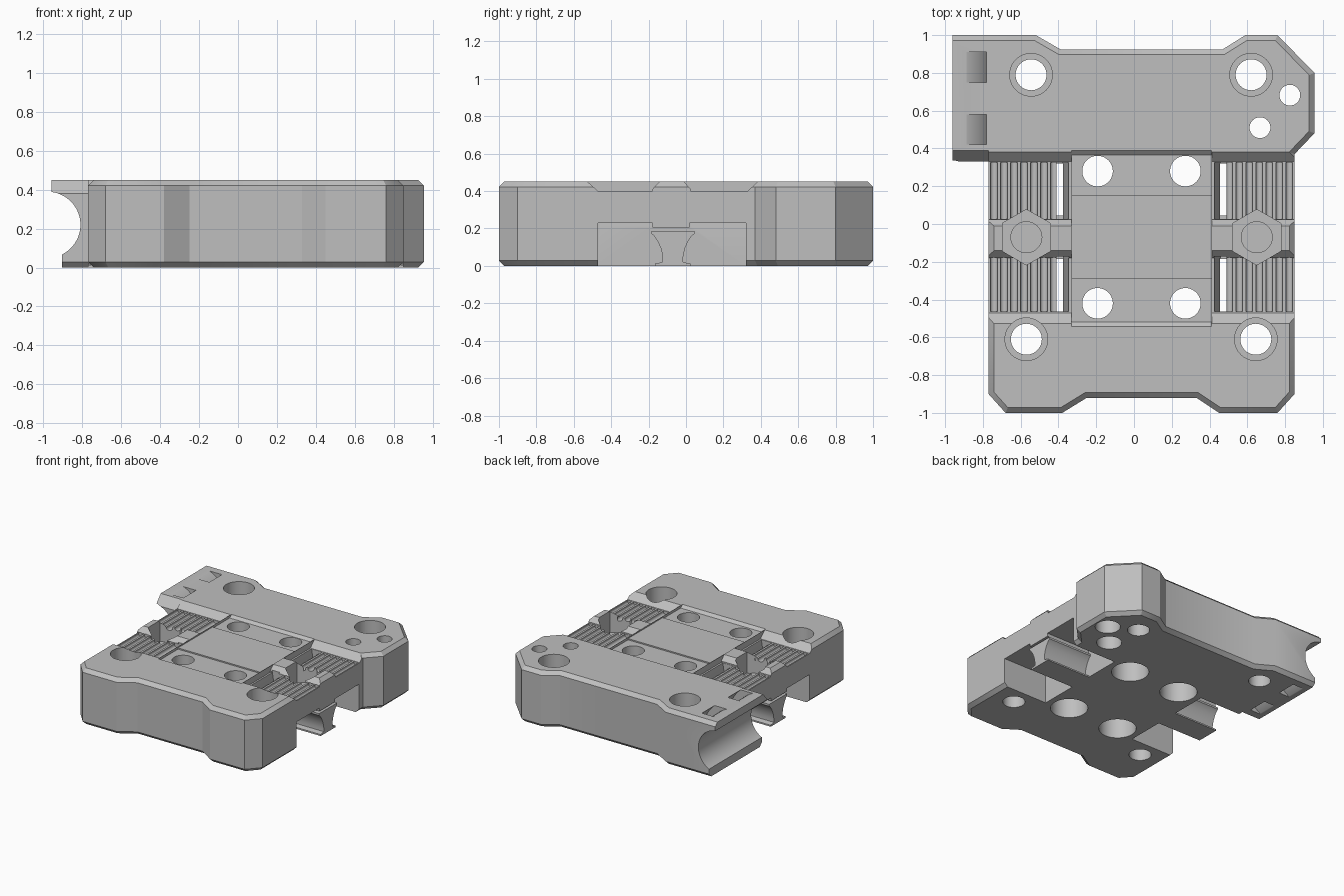
import bpy
import bmesh
from math import cos, sin, pi

cube = bpy.data.objects.get("Cube")
if cube:
    bpy.data.objects.remove(cube, do_unlink=True)

grey = bpy.data.materials.new("plain grey")
grey.use_nodes = True
GREY = (0.52, 0.52, 0.52, 1)
grey.diffuse_color = GREY
grey.node_tree.nodes["Principled BSDF"].inputs["Base Color"].default_value = GREY

TOP = 0.45
ABOVE = 0.5
BELOW = -0.1


def prism(name, points, axis, start, end, chamfer=0):
    """Extrude a flat profile along an axis, optionally chamfering both rims."""
    place = {"x": lambda a, b, c: (c, a, b),
             "y": lambda a, b, c: (a, c, b),
             "z": lambda a, b, c: (a, b, c)}[axis]
    bm = bmesh.new()
    low = [bm.verts.new(place(a, b, start)) for a, b in points]
    high = [bm.verts.new(place(a, b, end)) for a, b in points]
    bm.faces.new(low)
    bm.faces.new(high)
    for i in range(len(points)):
        j = (i + 1) % len(points)
        bm.faces.new((low[i], low[j], high[j], high[i]))
    bmesh.ops.recalc_face_normals(bm, faces=bm.faces)
    if chamfer:
        rims = [e for e in bm.edges if e.verts[0].co.z == e.verts[1].co.z]
        bmesh.ops.bevel(bm, geom=rims, offset=chamfer, segments=1, affect="EDGES")
    mesh = bpy.data.meshes.new(name)
    bm.to_mesh(mesh)
    bm.free()
    mesh.materials.append(grey)
    obj = bpy.data.objects.new(name, mesh)
    bpy.context.collection.objects.link(obj)
    return obj


def arc(x, y, r, a0=0.0, a1=2 * pi, n=40, closed=True):
    steps = n if closed else n - 1
    return [(x + r * cos(a0 + (a1 - a0) * i / steps),
             y + r * sin(a0 + (a1 - a0) * i / steps)) for i in range(n)]


cutters = []


def cut(points, axis, start, end):
    cutter = prism("cutter", points, axis, start, end)
    cutter.hide_render = True
    cutters.append(cutter)


def drill(x, y, r, low=BELOW, high=ABOVE):
    cut(arc(x, y, r), "z", low, high)


# Main body plan, front block through to the wider back block
plan = [(-0.77, -0.9), (-0.68, -1), (-0.38, -1), (-0.25, -0.92),
        (0.33, -0.92), (0.45, -1), (0.76, -1), (0.85, -0.9),
        (0.85, 0.37), (0.955, 0.48), (0.955, 0.8), (0.76, 1),
        (0.59, 1), (0.47, 0.925), (-0.39, 0.925), (-0.52, 1),
        (-1.05, 1), (-1.05, 0.33), (-0.77, 0.33)]
body = prism("carriage_body", plan, "z", 0, TOP, chamfer=0.028)

# Rod cradle at the end of the back block, with curved strap slots
ROD_X, ROD_Z = -0.98, 0.22
cut([(-1.2, BELOW), (-0.905, BELOW), (-0.905, ROD_Z), (-0.96, ROD_Z),
     (-0.96, ABOVE), (-1.2, ABOVE)], "y", 0.2, 1.1)
cut(arc(ROD_X, ROD_Z, 0.17, n=64), "y", 0.2, 1.1)
strap = (arc(ROD_X, ROD_Z, 0.305, -pi / 2, pi / 2, 32, False)
         + arc(ROD_X, ROD_Z, 0.247, pi / 2, -pi / 2, 32, False))
for y in (0.42, 0.75):
    cut(strap, "y", y, y + 0.16)
cut([(0.4, 0.462), (0.3, 0.345), (0.3, 0.462)], "x", -1.1, -0.771)

# Shallow stepped recess in the middle of the top
cut([(-0.555, 0.46), (-0.518, 0.43), (-0.29, 0.43), (-0.29, 0.44),
     (0.15, 0.44), (0.15, 0.43), (0.365, 0.43), (0.4, 0.46)], "x", -0.33, 0.41)

# Belt clamps, the same on both sides of the body's middle line
MIDDLE = 0.04
front_bed = [(-0.54, 0.462), (-0.47, 0.4), (-0.18, 0.4), (-0.18, 0.41), (-0.13, 0.462)]
back_bed = [(-0.02, 0.462), (0.025, 0.41), (0.025, 0.4), (0.33, 0.4), (0.395, 0.462)]
notch = [(-0.47, BELOW), (0.32, BELOW), (0.32, 0.23), (0.02, 0.23),
         (0.02, 0.205), (-0.18, 0.205), (-0.18, 0.23), (-0.47, 0.23)]
slot = [(-0.41, 0.2), (-0.378, 0.2), (-0.335, 0.47), (-0.41, 0.47)]
# Waisted loop bar below the bridge
bar_sides = [(0.055, 0.02), (0.055, 0.05), (0.063, 0.09), (0.08, 0.13),
             (0.1, 0.16), (0.115, 0.172), (0.115, 0.187)]
half_bar = [(0.095, 0), (0.095, 0.012)] + bar_sides
bar = ([(-0.07 + w, z) for w, z in half_bar]
       + [(-0.07 - w, z) for w, z in reversed(half_bar)])


def side_x(x, side):
    return MIDDLE + side * (x - MIDDLE)


loop_bars = []
for side, label in ((1, "right"), (-1, "left")):
    def span(a, b):
        return sorted((side_x(a, side), side_x(b, side)))

    for bed in (front_bed, back_bed):
        cut(bed, "x", *span(-0.8, -0.332))
    cut(notch, "x", *span(-0.8, -0.376))
    for y0, y1 in ((-0.462, -0.172), (0.027, 0.325)):
        cut([(side_x(x, side), z) for x, z in slot], "y", y0, y1)
        for i in range(7):
            x = side_x(-0.742 + 0.053 * i, side)
            cut(arc(x, 0.392, 0.02, n=14), "y", y0, y1)
    # Nut pocket and screw hole through the boss
    x = side_x(-0.57, side)
    cut(arc(x, -0.07, 0.147, pi / 2, pi * 5 / 2, 6), "z", 0.28, ABOVE)
    drill(x, -0.07, 0.082, 0.19)
    loop_bars.append(prism(label + "_loop_bar", bar, "x", *span(-0.77, -0.36)))

# Corner screws, counterbored from above
for x, y in ((-0.545, 0.79), (0.62, 0.79), (-0.57, -0.61), (0.645, -0.61)):
    drill(x, y, 0.082)
    drill(x, y, 0.113, 0.15)

# Plate screws and accessory holes, counterbored from below
for x in (-0.193, 0.272):
    for y in (0.28, -0.42):
        drill(x, y, 0.081)
        drill(x, y, 0.138, BELOW, 0.3)
for x, y in ((0.825, 0.682), (0.667, 0.51)):
    drill(x, y, 0.055)
    drill(x, y, 0.093, BELOW, 0.25)

# Carve the body and discard the cutters
for cutter in cutters:
    mod = body.modifiers.new("cut", "BOOLEAN")
    mod.operation = "DIFFERENCE"
    mod.solver = "EXACT"
    mod.object = cutter
depsgraph = bpy.context.evaluated_depsgraph_get()
carved = bpy.data.meshes.new_from_object(body.evaluated_get(depsgraph))
body.modifiers.clear()
body.data = carved
for cutter in cutters:
    bpy.data.objects.remove(cutter, do_unlink=True)

# Smooth the bores and curved walls, keep the hard edges
for obj in bpy.context.selected_objects:
    obj.select_set(False)
for obj in [body] + loop_bars:
    obj.select_set(True)
bpy.context.view_layer.objects.active = body
bpy.ops.object.shade_smooth_by_angle(angle=pi / 6)
